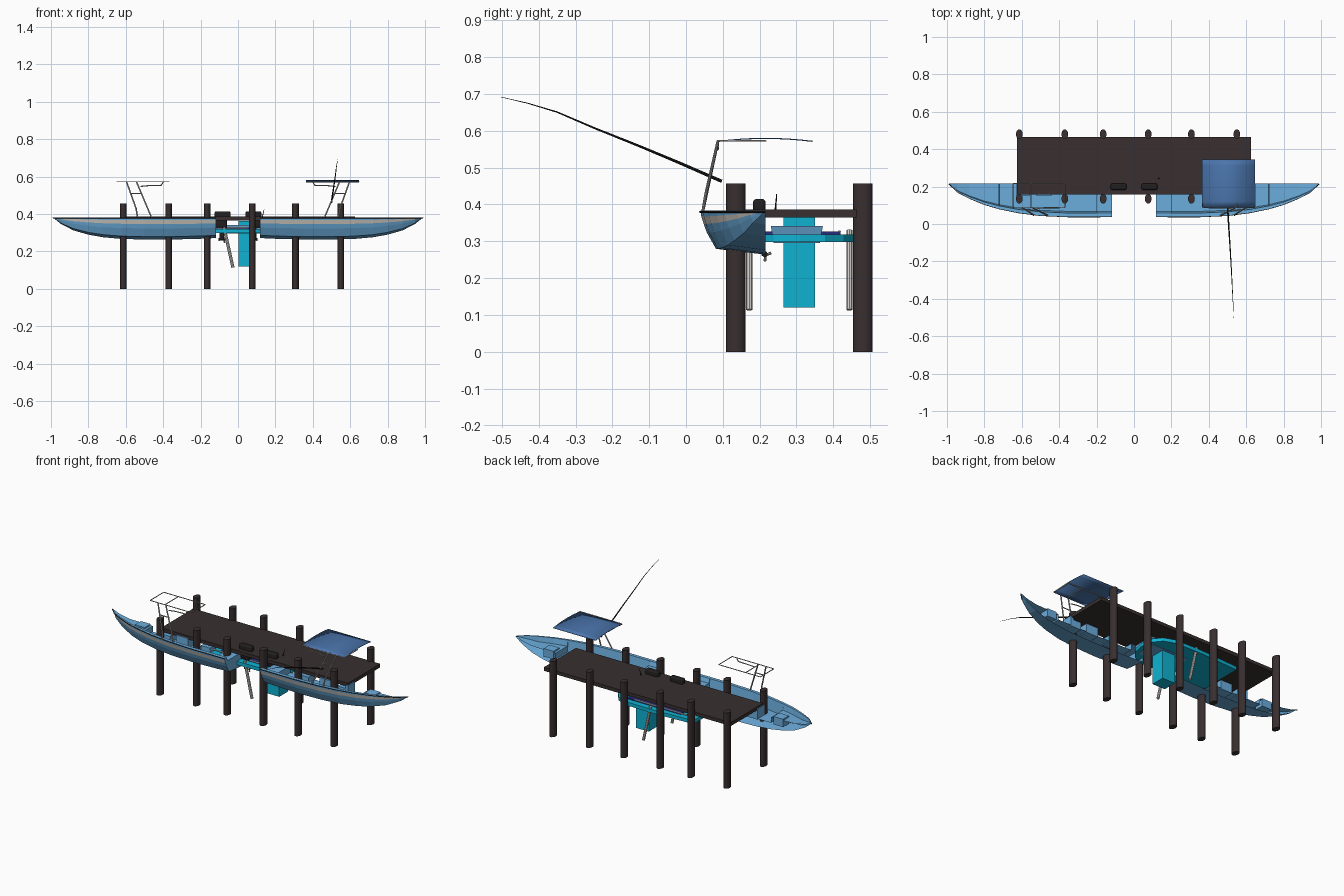
import bpy, bmesh, math
from mathutils import Vector, Matrix

if "Cube" in bpy.data.objects:
    bpy.data.objects.remove(bpy.data.objects["Cube"])


def material(name, r, g, b):
    m = bpy.data.materials.new(name)
    m.use_nodes = True
    m.diffuse_color = (r, g, b, 1)
    m.node_tree.nodes["Principled BSDF"].inputs["Base Color"].default_value = (r, g, b, 1)
    return m


WOOD = material("dark wood", .04, .028, .029)
BLUE = material("light blue", .15, .42, .72)
CREAM = material("cream stripe", .62, .58, .53)
CANVAS = material("canvas blue", .07, .18, .42)
CYAN = material("cyan", .005, .45, .65)
NAVY = material("navy", .02, .025, .2)
METAL = material("metal grey", .45, .44, .42)
PALE = material("pale grey", .65, .63, .6)
BLACK = material("black", .015, .013, .013)


def finish(name, bm, *mats, smooth=False):
    bmesh.ops.recalc_face_normals(bm, faces=bm.faces)
    me = bpy.data.meshes.new(name)
    bm.to_mesh(me)
    bm.free()
    for m in mats:
        me.materials.append(m)
    ob = bpy.data.objects.new(name, me)
    bpy.context.collection.objects.link(ob)
    if smooth:
        bpy.ops.object.select_all(action='DESELECT')
        ob.select_set(True)
        bpy.context.view_layer.objects.active = ob
        bpy.ops.object.shade_smooth_by_angle(angle=math.radians(35))
    return ob


def box(name, x, y, z, mat, bevel=0, flare=1):
    """Box from ranges; flare widens the top."""
    bm = bmesh.new()
    bmesh.ops.create_cube(bm, size=1)
    for v in bm.verts:
        k = flare if v.co.z > 0 else 1
        v.co = Vector((sum(x) / 2 + v.co.x * k * abs(x[1] - x[0]),
                       sum(y) / 2 + v.co.y * k * (y[1] - y[0]),
                       sum(z) / 2 + v.co.z * (z[1] - z[0])))
    if bevel:
        bmesh.ops.bevel(bm, geom=bm.edges[:], offset=bevel, segments=3,
                        affect='EDGES', profile=.5)
    return finish(name, bm, mat, smooth=bevel > 0)


def tube(name, points, mat, r0, r1=None, sides=8):
    """Straight cylinders joined along a path, with a radius taper."""
    r1 = r0 if r1 is None else r1
    bm = bmesh.new()
    n = len(points) - 1
    for i in range(n):
        a, b = Vector(points[i]), Vector(points[i + 1])
        d = b - a
        mat4 = Matrix.Translation((a + b) / 2) @ d.to_track_quat('Z', 'Y').to_matrix().to_4x4()
        bmesh.ops.create_cone(bm, cap_ends=True, segments=sides,
                              radius1=r0 + (r1 - r0) * i / n,
                              radius2=r0 + (r1 - r0) * (i + 1) / n,
                              depth=d.length, matrix=mat4)
    return finish(name, bm, mat, smooth=True)


def slab(name, outline, z0, z1, mat):
    bm = bmesh.new()
    base = bm.faces.new([bm.verts.new((x, y, z0)) for x, y in outline])
    top = bmesh.ops.extrude_face_region(bm, geom=[base])["geom"]
    for v in top:
        if isinstance(v, bmesh.types.BMVert):
            v.co.z = z1
    if base.is_valid is False or len(bm.faces) < len(outline) + 2:
        bm.faces.new([v for v in bm.verts if v.co.z == z0])
    return finish(name, bm, mat)


# Dock
box("dock_deck", (-.625, .625), (.158, .465), (.365, .386), WOOD)
for i, px in enumerate((-.613, -.37, -.165, .076, .307, .55)):
    for side, py in (("front", .135), ("back", .48)):
        bm = bmesh.new()
        bmesh.ops.create_cone(bm, cap_ends=True, segments=20, radius1=1, radius2=1, depth=1)
        for v in bm.verts:
            v.co = Vector((px + v.co.x * .018, py + v.co.y * .026, (v.co.z + .5) * .457))
        finish(f"{side}_post_{i + 1}", bm, WOOD, smooth=True)

# Boats: half hulls that end on the centre plane
MID, TOP = .216, .383
# x, gunwale y, keel z, floor z
STATIONS = [(.118, .04, .272, .358), (.2, .039, .268, .358), (.201, .039, .268, .315),
            (.35, .039, .264, .315), (.5, .046, .264, .315), (.62, .061, .267, .315),
            (.72, .082, .276, .315), (.721, .082, .276, .35), (.8, .105, .29, .35),
            (.88, .138, .313, .352), (.945, .172, .346, .365), (.99, .2155, .382, .383)]


def section(gy, keel, floor):
    half, rise = MID - gy, TOP - keel
    pts = [(MID, keel)]
    for fy, fz in ((.76, .13), (.9, .5), (.95, .7), (.985, .87), (1, 1)):
        pts.append((MID - half * fy, keel + rise * fz))
    lip, foot = half * .89, half * .84
    return pts + [(MID - lip, TOP), (MID - foot, floor), (MID, floor)]


def boat(label, s):
    bm = bmesh.new()
    rings = [[bm.verts.new((s * x, y, z)) for y, z in section(gy, k, f)]
             for x, gy, k, f in STATIONS]
    for a, b in zip(rings, rings[1:]):
        for j in range(len(a) - 1):
            f = bm.faces.new((a[j], a[j + 1], b[j + 1], b[j]))
            f.material_index = 1 if j == 3 else 0
    bm.faces.new(rings[0])
    finish(f"{label}_hull", bm, BLUE, CREAM)
    tube(f"{label}_rub_rail", [(s * x, gy - .001, TOP - .003) for x, gy, *_ in STATIONS],
         BLACK, .0025, sides=6)

    # Interior furniture
    for part, x, y, z in (("console", (.44, .52), .15, .374), ("seat", (.56, .62), .15, .355),
                          ("seat_back", (.615, .63), .15, .375), ("cooler", (.3, .36), .16, .35),
                          ("bow_hatch", (.735, .8), .16, .358)):
        box(f"{label}_{part}", (s * x[0], s * x[1]), (y, MID), (.31, z), BLUE)

    # Tower frame
    def bar(part, pts, r):
        tube(f"{label}_frame_{part}", [(s * x, y, z) for x, y, z in pts], METAL, r)
    low, high, roof = .046, .087, .573
    bar("fore_leg", [(.537, low, .383), (.545, .054, .43), (.596, high, roof)], .004)
    bar("aft_leg", [(.463, low, .383), (.543, high, roof)], .004)
    bar("rung", [(.575, .075, .51), (.512, .075, .51)], .003)
    bar("arm", [(.52, .083, .548), (.48, high, .552), (.41, high, .554), (.4, high, roof)], .003)
    bar("roof", [(.37, MID, roof), (.37, high, roof), (.648, high, roof),
                 (.648, MID, roof), (.37, MID, roof)], .0025)
    bar("roof_brace", [(.55, high, roof), (.55, MID, roof)], .0025)

    # Outboard engine, also halved
    box(f"{label}_engine_cowl", (s * .04, s * .125), (.182, MID), (.366, .415), BLACK, .009)
    box(f"{label}_engine_bracket", (s * .06, s * .118), (.192, MID), (.325, .37), BLACK, .004)
    box(f"{label}_engine_leg", (s * .075, s * .1), (.205, MID), (.26, .33), BLACK, .003)
    tube(f"{label}_engine_gearcase", [(s * .105, .214, .265), (s * .07, .214, .265)],
         BLACK, .008, .005, 10)
    for k in range(3):
        a = k * math.tau / 3 + .4
        tube(f"{label}_propeller_blade_{k + 1}",
             [(s * .075, .216, .262),
              (s * .072, .216 + .016 * math.cos(a), .262 + .016 * math.sin(a))], METAL, .003, .004)


boat("left_boat", 1)
boat("right_boat", -1)

# Canopy on the left boat
bm = bmesh.new()
rows = []
for i in range(9):
    u = i / 4 - 1
    y, z = MID + .128 * u, .573 + .008 * (1 - u * u)
    rows.append([bm.verts.new((x, y, z)) for x in (.363, .648)])
for a, b in zip(rows, rows[1:]):
    bm.faces.new((a[0], a[1], b[1], b[0]))
canopy = finish("canopy", bm, CANVAS, smooth=True)
mod = canopy.modifiers.new("thickness", 'SOLIDIFY')
mod.thickness = .003

# Fishing rods
tube("fishing_rod", [(.5, .097, .463), (.507, -.02, .514), (.514, -.13, .56),
                     (.521, -.25, .608), (.526, -.35, .651), (.53, -.43, .675),
                     (.533, -.503, .692)], BLACK, .0045, .0006)
tube("short_rod", [(.13, .243, .383), (.14, .246, .428)], BLACK, .003, .001)

# Dinghy moored beneath the deck
AXIS = .308
edge = [(-.36, .135), (-.1, .149), (.08, .146), (.15, .12), (.19, .07), (.203, 0)]
outline = [(x, AXIS - w) for x, w in edge] + [(x, AXIS + w) for x, w in edge[-2::-1]]
slab("dinghy_hull", outline, .298, .319, CYAN)
box("dinghy_cockpit", (-.26, .1), (.2, .42), (.318, .327), NAVY)
box("dinghy_cabin", (-.08, .17), (.238, .364), (.296, .341), BLUE, flare=1.12)
box("dinghy_keel", (.003, .09), (.265, .351), (.12, .364), CYAN)
for side, w in (("right", -.136), ("left", .136)):
    y = AXIS + w
    tube(f"dinghy_rudder_{side}", [(-.075, y, .33), (-.027, y, .114)], PALE, .0085)
    tube(f"dinghy_rail_{side}", [(-.3, AXIS + w * .8, .326), (.05, AXIS + w * .8, .326)],
         PALE, .004)
